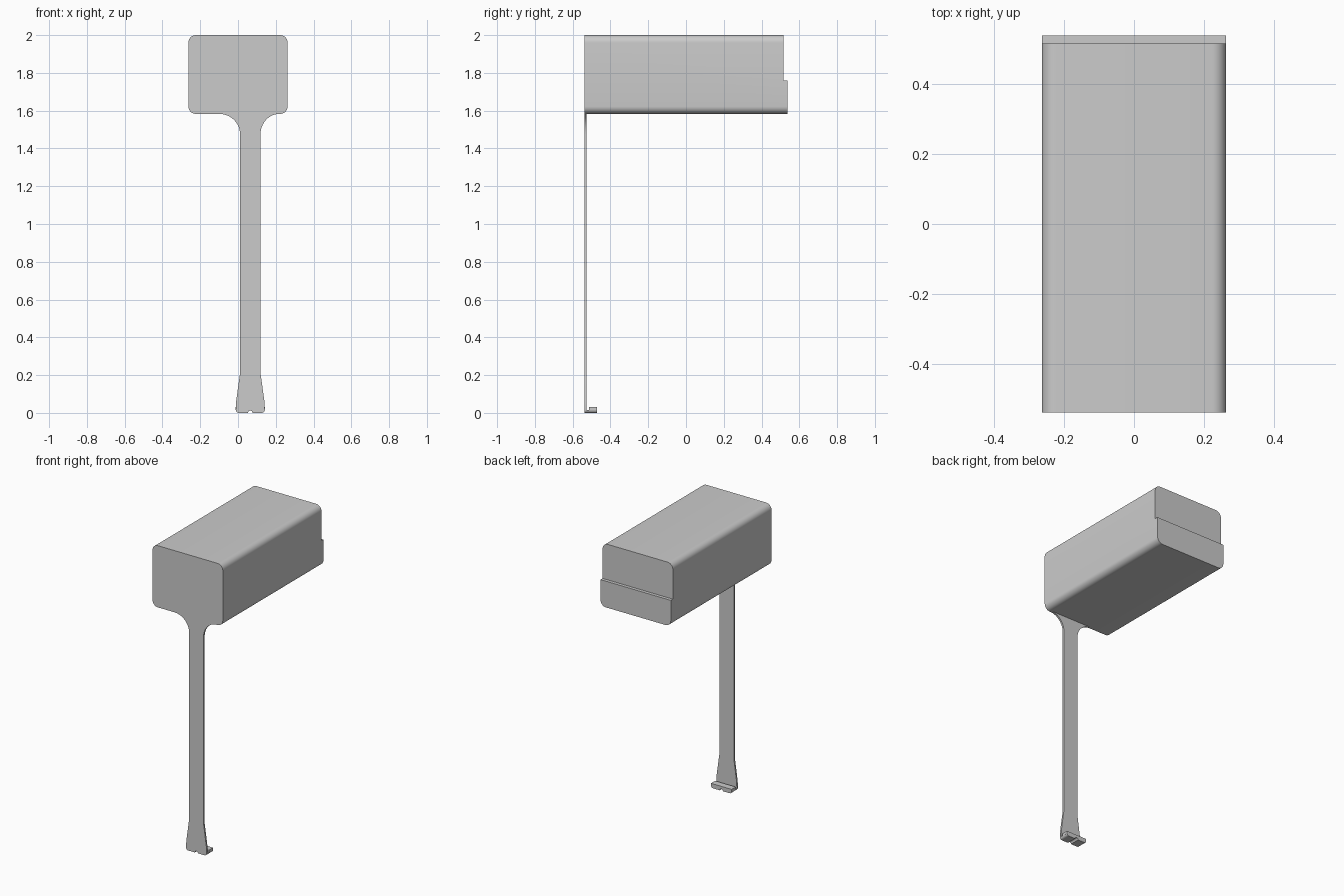
import bpy, bmesh
from math import sin, cos, pi, radians

cube = bpy.data.objects.get("Cube")
if cube:
    bpy.data.objects.remove(cube, do_unlink=True)

grey = bpy.data.materials.new("plain grey")
grey.use_nodes = True
COLOUR = (0.6, 0.6, 0.6, 1)
grey.diffuse_color = COLOUR
grey.node_tree.nodes["Principled BSDF"].inputs["Base Color"].default_value = COLOUR


def arc(cx, cz, r, start, end, steps=8, rz=None):
    """Points on an arc in the XZ plane, angles in degrees."""
    rz = rz or r
    angles = [radians(start + (end - start) * i / steps) for i in range(steps + 1)]
    return [(cx + r * cos(a), cz + rz * sin(a)) for a in angles]


def prism(name, outline, y0, y1):
    """Extrude an XZ outline from y0 to y1."""
    bm = bmesh.new()
    face = bm.faces.new([bm.verts.new((x, y0, z)) for x, z in outline])
    top = bmesh.ops.extrude_face_region(bm, geom=[face])
    verts = [g for g in top["geom"] if isinstance(g, bmesh.types.BMVert)]
    bmesh.ops.translate(bm, verts=verts, vec=(0, y1 - y0, 0))
    bmesh.ops.recalc_face_normals(bm, faces=bm.faces)
    mesh = bpy.data.meshes.new(name)
    bm.to_mesh(mesh)
    bm.free()
    mesh.materials.append(grey)
    obj = bpy.data.objects.new(name, mesh)
    bpy.context.collection.objects.link(obj)
    return obj


def activate(obj):
    bpy.ops.object.select_all(action='DESELECT')
    obj.select_set(True)
    bpy.context.view_layer.objects.active = obj


def smooth(obj):
    activate(obj)
    bpy.ops.object.shade_smooth_by_angle(angle=radians(30))


FRONT, BACK = -0.538, 0.538
HALF, LOW, HIGH, R = 0.263, 1.583, 2.0, 0.04

# Rounded box body
outline = []
for cx, cz, a in ((HALF - R, HIGH - R, 0), (R - HALF, HIGH - R, 90),
                  (R - HALF, LOW + R, 180), (HALF - R, LOW + R, 270)):
    outline += arc(cx, cz, R, a, a + 90)
body = prism("box_body", outline, FRONT, BACK)

# Step across the upper back
cutter = prism("step_cutter", [(-1, 1.76), (1, 1.76), (1, 2.5), (-1, 2.5)], 0.516, 1)
cutter.hide_render = True
cut = body.modifiers.new("step", 'BOOLEAN')
cut.operation = 'DIFFERENCE'
cut.solver = 'EXACT'
cut.object = cutter
activate(body)
bpy.ops.object.modifier_apply(modifier="step")
bpy.data.objects.remove(cutter, do_unlink=True)
smooth(body)

# Thin leg with filleted top, flared base and a small notch
MID, W, FLARE = 0.065, 0.054, 0.077
notch = arc(MID, 0, 0.012, 180, 0)
corner = arc(MID + FLARE - 0.015, 0.015, 0.015, -90, 0, 4)
left_corner = [(2 * MID - x, z) for x, z in reversed(corner)]
leg = left_corner + notch + corner
leg += [(MID + FLARE - 0.002, 0.06), (MID + W + 0.003, 0.19), (MID + W, 0.21)]
leg += arc(MID + W + 0.1, 1.475, 0.1, 180, 90, 10, rz=LOW - 1.475)
leg += [(MID + W + 0.1, LOW + 0.02), (MID - W - 0.11, LOW + 0.02)]
leg += arc(MID - W - 0.11, 1.475, 0.11, 90, 0, 10, rz=LOW - 1.475)
leg += [(MID - W, 0.21), (MID - W - 0.003, 0.19), (MID - FLARE + 0.002, 0.06)]
smooth(prism("leg", leg, FRONT, FRONT + 0.012))

# Foot plate with a raised pad behind the leg
foot = left_corner + notch + corner
smooth(prism("foot_plate", foot, FRONT + 0.01, -0.47))
pad = [(MID - FLARE, 0.014), (MID + FLARE, 0.014), (MID + FLARE, 0.03), (MID - FLARE, 0.03)]
smooth(prism("foot_pad", pad, -0.514, -0.47))
